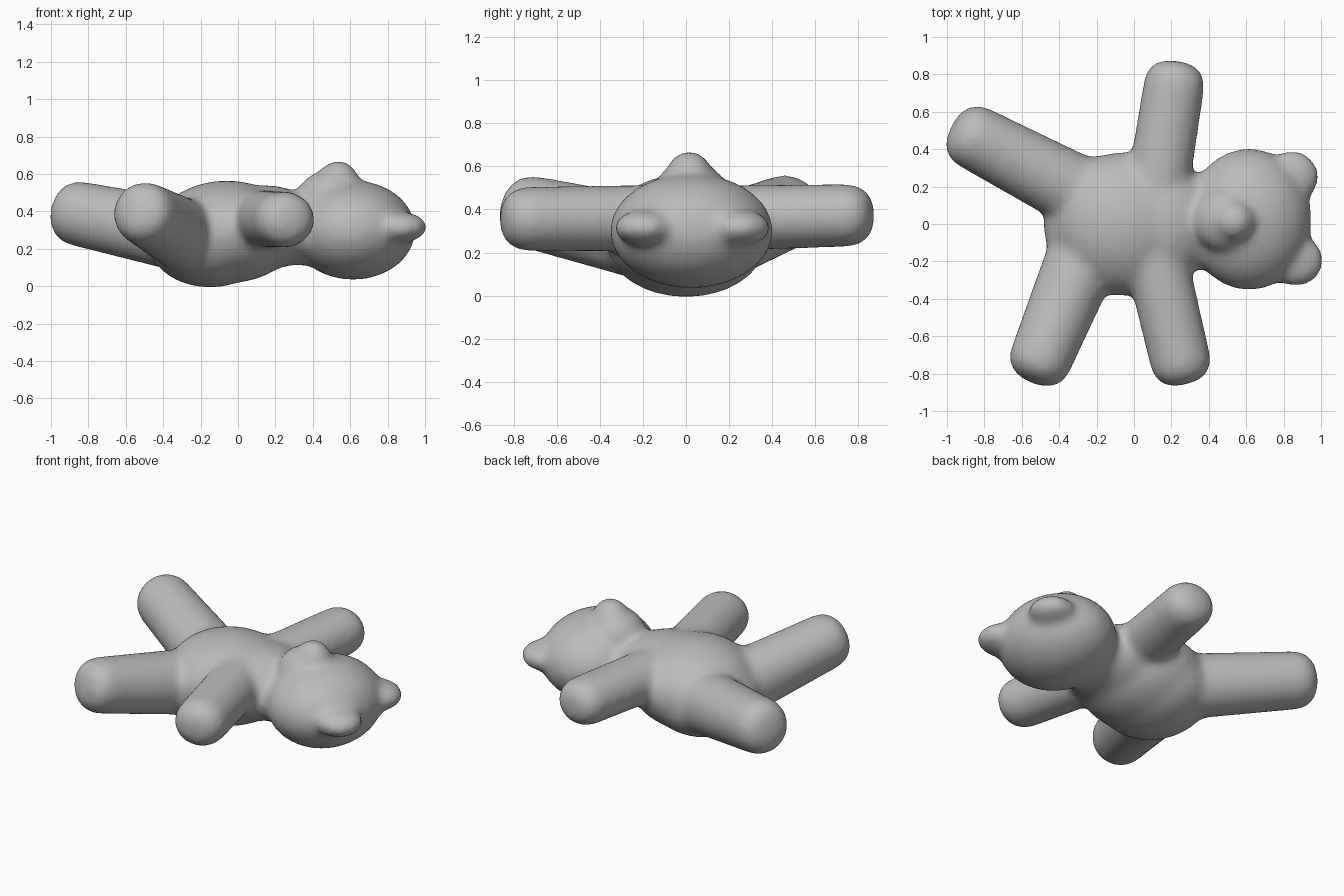
import bpy, bmesh, math
from mathutils import Vector, Matrix

cube = bpy.data.objects.get("Cube")
if cube:
    bpy.data.objects.remove(cube, do_unlink=True)

plush = bpy.data.materials.new("soft_grey_plush")
plush.use_nodes = True
grey = (0.5, 0.5, 0.5, 1)
plush.diffuse_color = grey
plush.node_tree.nodes["Principled BSDF"].inputs["Base Color"].default_value = grey

bm = bmesh.new()


def ball(centre, radii, tilt=0.0):
    """Ellipsoid, tilted about the vertical axis."""
    m = (Matrix.Translation(centre) @ Matrix.Rotation(tilt, 4, 'Z')
         @ Matrix.Diagonal((*radii, 1)))
    bmesh.ops.create_uvsphere(bm, u_segments=32, v_segments=20, radius=1, matrix=m)


def limb(start, tip, r_start, r_tip, flat):
    """Tapered stuffed tube with a blunt rounded end."""
    start, tip = Vector(start), Vector(tip)
    axis = (tip - start).normalized()
    side = axis.cross(Vector((0, 0, 1))).normalized()
    up = side.cross(axis)
    length, cap, n = (tip - start).length, 0.13, 28
    stations = [(0, r_start), (length - cap, r_tip)]
    for i in range(1, 7):
        a = math.radians(14 * i)
        stations.append((length - cap + cap * math.sin(a), r_tip * math.cos(a) ** 0.7))
    rings = []
    for d, r in stations:
        rings.append([bm.verts.new(start + axis * d
                      + side * r * math.cos(math.tau * k / n)
                      + up * r * flat * math.sin(math.tau * k / n)) for k in range(n)])
    for a, b in zip(rings, rings[1:]):
        for k in range(n):
            j = (k + 1) % n
            bm.faces.new((a[k], a[j], b[j], b[k]))
    bm.faces.new(rings[0][::-1])
    bm.faces.new(rings[-1])


# Torso, rump, shoulders and neck
ball((-0.06, 0, 0.29), (0.39, 0.385, 0.275))
ball((-0.15, 0, 0.245), (0.335, 0.37, 0.252))
ball((0.16, 0.01, 0.315), (0.27, 0.33, 0.225))
ball((0.33, 0.015, 0.3), (0.16, 0.26, 0.19))

# Head and snout
ball((0.615, 0.025, 0.3), (0.335, 0.38, 0.266))
ball((0.535, 0.015, 0.555), (0.115, 0.11, 0.118))
ball((0.49, 0.02, 0.48), (0.175, 0.175, 0.14))

# Ears
ball((0.845, 0.25, 0.315), (0.145, 0.145, 0.085), math.radians(20))
ball((0.86, -0.19, 0.315), (0.155, 0.145, 0.085), math.radians(-20))

# Arms
limb((0.12, 0.15, 0.36), (0.235, 0.872, 0.375), 0.17, 0.164, 0.9)
limb((0.11, -0.15, 0.36), (0.278, -0.858, 0.355), 0.17, 0.164, 0.92)

# Legs
limb((-0.2, 0.12, 0.25), (-0.97, 0.523, 0.412), 0.2, 0.174, 1.0)
limb((-0.25, -0.12, 0.25), (-0.548, -0.842, 0.415), 0.2, 0.17, 1.0)

bmesh.ops.recalc_face_normals(bm, faces=bm.faces)
mesh = bpy.data.meshes.new("plush_bear")
bm.to_mesh(mesh)
bm.free()
mesh.materials.append(plush)
bear = bpy.data.objects.new("plush_bear", mesh)
bpy.context.collection.objects.link(bear)

# Fuse the parts into one soft skin
fuse = bear.modifiers.new("fuse", 'REMESH')
fuse.mode = 'VOXEL'
fuse.voxel_size = 0.02
fuse.use_smooth_shade = True
soften = bear.modifiers.new("soften", 'SMOOTH')
soften.factor = 0.5
soften.iterations = 20
